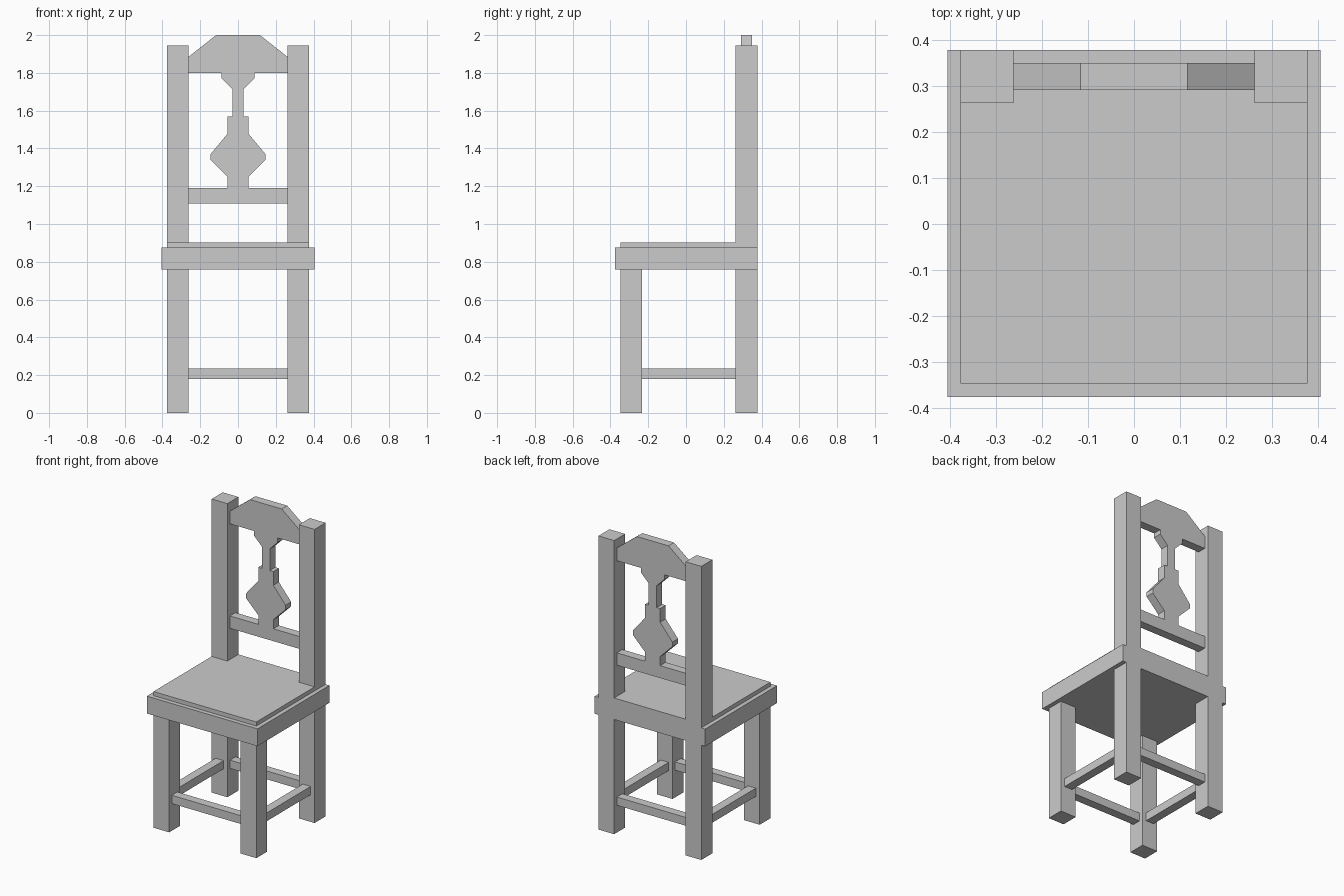
import bpy, bmesh

if "Cube" in bpy.data.objects:
    bpy.data.objects.remove(bpy.data.objects["Cube"])

grey = bpy.data.materials.new("plain_grey")
grey.diffuse_color = (0.6, 0.6, 0.6, 1)
grey.use_nodes = True
grey.node_tree.nodes["Principled BSDF"].inputs["Base Color"].default_value = grey.diffuse_color


def finish(name, bm):
    bmesh.ops.recalc_face_normals(bm, faces=bm.faces)
    mesh = bpy.data.meshes.new(name)
    bm.to_mesh(mesh)
    bm.free()
    mesh.materials.append(grey)
    obj = bpy.data.objects.new(name, mesh)
    bpy.context.collection.objects.link(obj)
    return obj


def box(name, x, y, z):
    """Box from (min, max) ranges."""
    bm = bmesh.new()
    bmesh.ops.create_cube(bm, size=1)
    for v in bm.verts:
        v.co = [r[0] if c < 0 else r[1] for c, r in zip(v.co, (x, y, z))]
    return finish(name, bm)


def cutout(name, half, y):
    """Board with a symmetric outline; half lists (x, z) from bottom to top."""
    outline = half + [(-x, z) for x, z in reversed(half)]
    bm = bmesh.new()
    face = bm.faces.new([bm.verts.new((x, y[0], z)) for x, z in outline])
    ext = bmesh.ops.extrude_face_region(bm, geom=[face])["geom"]
    for v in ext:
        if isinstance(v, bmesh.types.BMVert):
            v.co.y = y[1]
    return finish(name, bm)


OUT, IN = 0.377, 0.262         # outer and inner leg faces
FRONT, FRONT_IN = -0.346, -0.233
BACK_IN, BACK = 0.263, 0.378
T = 0.029                      # half thickness of rails
BOARD = (0.32 - T, 0.32 + T)   # depth range of the back boards
RUNG = (0.18, 0.235)

# Legs, back posts and side rungs
for side, s in (("left", -1), ("right", 1)):
    x = sorted((s * IN, s * OUT))
    box(side + "_front_leg", x, (FRONT, FRONT_IN), (0, 0.76))
    box(side + "_back_post", x, (BACK_IN, BACK), (0, 1.945))
    mid = s * (IN + OUT) / 2
    box(side + "_rung", (mid - T, mid + T), (FRONT_IN, BACK_IN), RUNG)

# Front and back rungs
front_mid = (FRONT + FRONT_IN) / 2
box("front_rung", (-IN, IN), (front_mid - T, front_mid + T), RUNG)
box("back_rung", (-IN, IN), BOARD, RUNG)

# Seat and raised panel
box("seat", (-0.405, 0.405), (-0.375, BACK), (0.76, 0.875))
box("seat_panel", (-OUT, OUT), (FRONT, BACK), (0.875, 0.902))

# Backrest: lower rail, carved splat and crest
box("back_rail", (-IN, IN), BOARD, (1.108, 1.19))
cutout("back_splat", [(0.055, 1.19), (0.055, 1.25), (0.145, 1.34), (0.145, 1.37),
                      (0.055, 1.478), (0.055, 1.568), (0.029, 1.568),
                      (0.029, 1.712), (0.087, 1.77), (0.087, 1.80)], BOARD)
cutout("crest_rail", [(IN, 1.80), (IN, 1.885), (0.116, 2.0)], BOARD)
